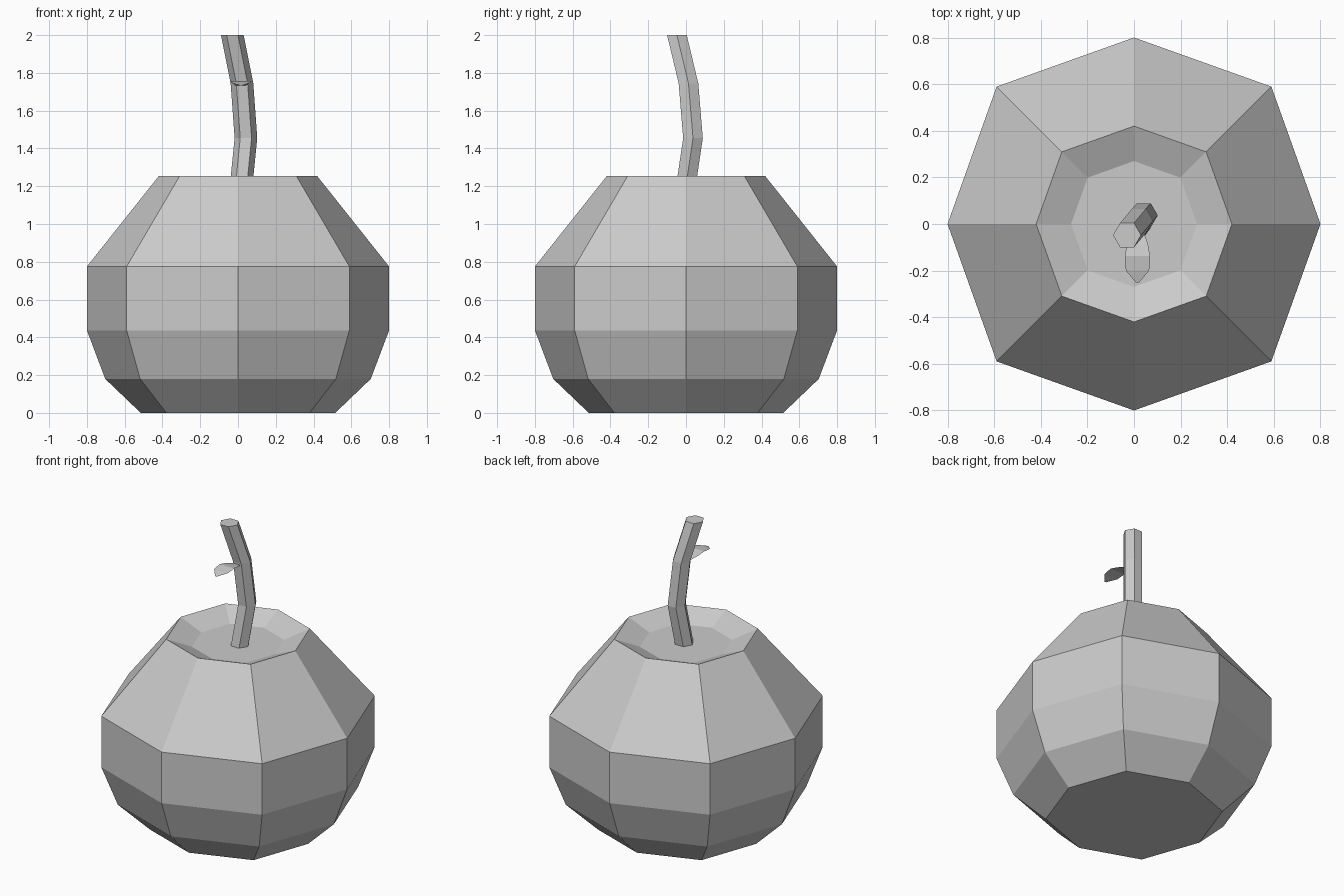
import bpy, bmesh, math

if "Cube" in bpy.data.objects:
    bpy.data.objects.remove(bpy.data.objects["Cube"])

grey = bpy.data.materials.new("plain grey")
grey.diffuse_color = (0.6, 0.6, 0.6, 1)
grey.use_nodes = True
grey.node_tree.nodes["Principled BSDF"].inputs["Base Color"].default_value = grey.diffuse_color


def loft(name, rings, closed=True):
    """Skin a stack of equal-length point rings; cap the ends when closed."""
    bm = bmesh.new()
    rows = [[bm.verts.new(p) for p in ring] for ring in rings]
    n = len(rows[0])
    for a, b in zip(rows, rows[1:]):
        for i in range(n if closed else n - 1):
            j = (i + 1) % n
            bm.faces.new((a[i], a[j], b[j], b[i]))
    if closed:
        bm.faces.new(rows[0][::-1])
        bm.faces.new(rows[-1])
        bmesh.ops.recalc_face_normals(bm, faces=bm.faces)
    mesh = bpy.data.meshes.new(name)
    bm.to_mesh(mesh)
    bm.free()
    mesh.materials.append(grey)
    obj = bpy.data.objects.new(name, mesh)
    bpy.context.collection.objects.link(obj)
    return obj


def ring(x, y, z, radius, sides, diagonal=1.0):
    """Polygon ring; every second corner can be pushed out by a factor."""
    pts = []
    for i in range(sides):
        a = math.tau * i / sides
        r = radius * (diagonal if i % 2 else 1.0)
        pts.append((x + r * math.cos(a), y + r * math.sin(a), z))
    return pts


# Eight-sided fruit body with a sunken top
profile = [(0.515, 0.0), (0.703, 0.18), (0.80, 0.437), (0.80, 0.775),
           (0.42, 1.253), (0.27, 1.19)]
loft("fruit_body", [ring(0, 0, z, r, 8, 1.042) for r, z in profile])

# Bent six-sided stem
path = [(0.015, -0.003, 1.185), (0.042, 0.037, 1.455),
        (0.021, 0.013, 1.745), (-0.03, -0.048, 2.0)]
loft("stem", [ring(x, y, z, 0.06, 6) for x, y, z in path])

# Small arched leaf: y, half width, height along its midrib
ribs = [(-0.03, 0.025, 1.732), (-0.085, 0.045, 1.746), (-0.138, 0.054, 1.757),
        (-0.20, 0.05, 1.748), (-0.252, 0.006, 1.734)]
loft("leaf", [[(0.015 + s * w, y, z) for s in (-1, 0, 1)] for y, w, z in ribs],
     closed=False)
